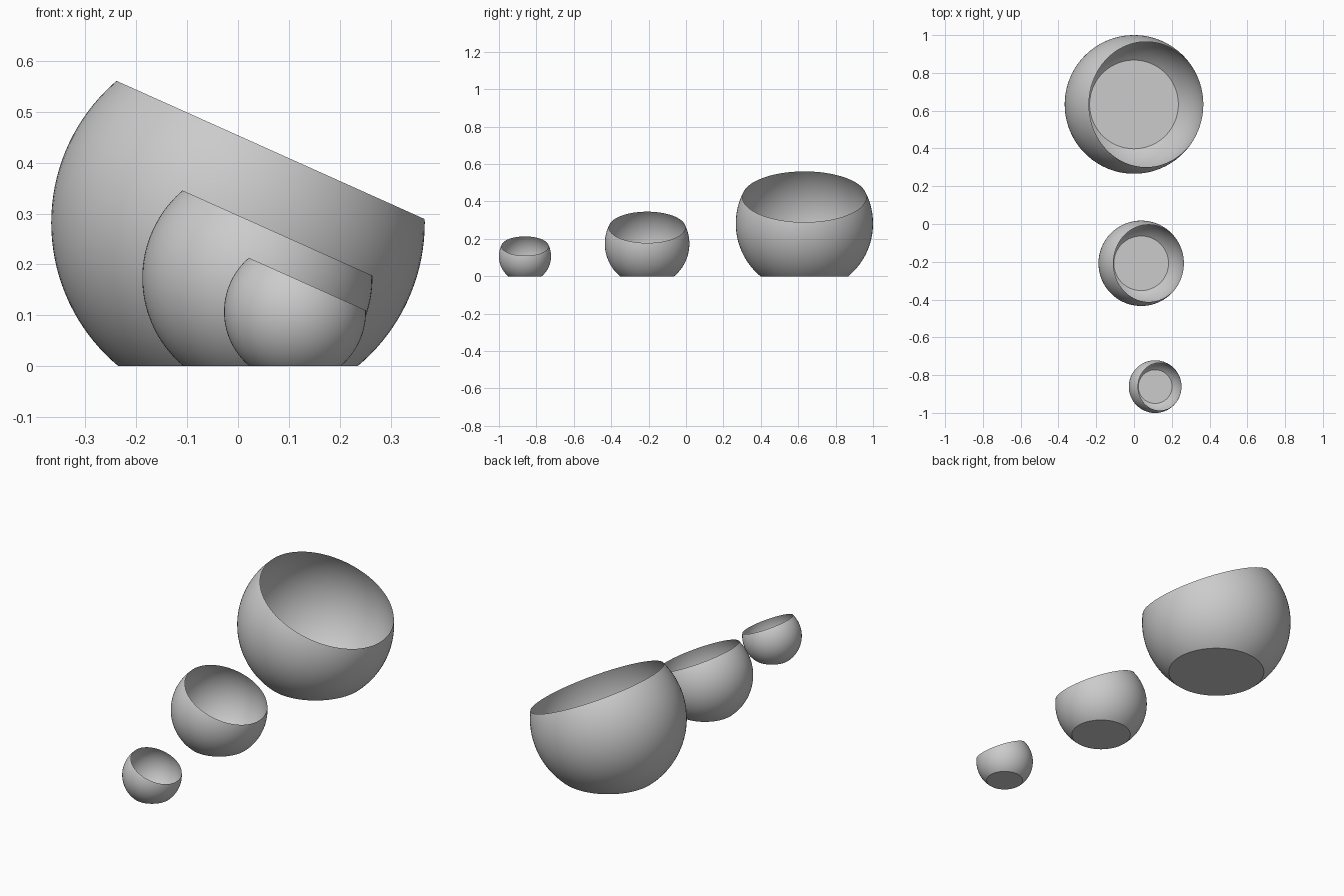
import bpy, bmesh, math
from mathutils import Vector

if "Cube" in bpy.data.objects:
    bpy.data.objects.remove(bpy.data.objects["Cube"])

R, CZ = 0.367, 0.282                      # sphere radius and centre height of the large bowl
RIM_LOW, RIM_HIGH = Vector((0.365, 0, 0.29)), Vector((-0.237, 0, 0.56))


def cut(bm, point, normal):
    """Trim everything on the normal side and return the cut edges."""
    res = bmesh.ops.bisect_plane(bm, geom=bm.verts[:] + bm.edges[:] + bm.faces[:],
                                 plane_co=point, plane_no=normal, clear_outer=True)
    return [e for e in res["geom_cut"] if isinstance(e, bmesh.types.BMEdge)]


def bowl(name, x, y, scale):
    bm = bmesh.new()
    bmesh.ops.create_uvsphere(bm, u_segments=96, v_segments=64, radius=R)
    bmesh.ops.translate(bm, verts=bm.verts, vec=(0, 0, CZ))
    # flat closed foot
    foot = cut(bm, (0, 0, 0), (0, 0, -1))
    bmesh.ops.contextual_create(bm, geom=foot)
    # slanted open rim
    slope = RIM_LOW - RIM_HIGH
    cut(bm, RIM_HIGH, Vector((-slope.z, 0, slope.x)))
    bmesh.ops.recalc_face_normals(bm, faces=bm.faces)
    bmesh.ops.scale(bm, verts=bm.verts, vec=(scale,) * 3)
    mesh = bpy.data.meshes.new(name)
    bm.to_mesh(mesh)
    bm.free()
    ob = bpy.data.objects.new(name, mesh)
    ob.location = (x, y, 0)
    bpy.context.collection.objects.link(ob)
    bpy.ops.object.select_all(action='DESELECT')
    ob.select_set(True)
    bpy.context.view_layer.objects.active = ob
    bpy.ops.object.shade_smooth_by_angle(angle=math.radians(25))


bowl("large_bowl", 0.0, 0.633, 1.0)
bowl("medium_bowl", 0.038, -0.208, 0.616)
bowl("small_bowl", 0.112, -0.861, 0.38)
